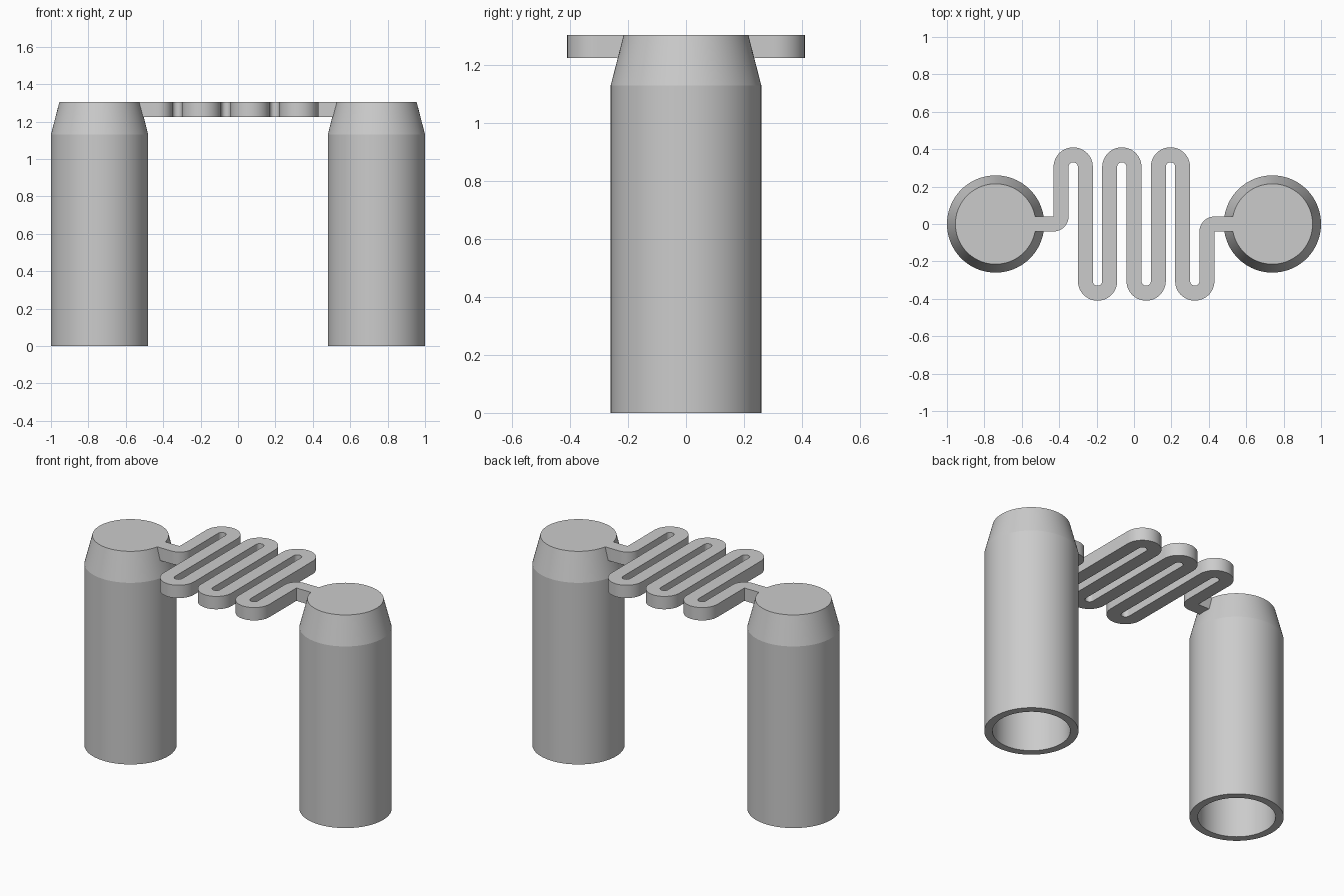
import bpy, bmesh
from math import pi, sin, cos, radians
from mathutils import Vector

cube = bpy.data.objects.get("Cube")
if cube:
    bpy.data.objects.remove(cube)

grey = bpy.data.materials.new("light_grey")
grey.use_nodes = True
COLOUR = (0.6, 0.6, 0.6, 1)
grey.diffuse_color = COLOUR
grey.node_tree.nodes["Principled BSDF"].inputs["Base Color"].default_value = COLOUR

TOP = 1.305        # overall height
TUBE_X = 0.74      # tube axis distance from centre
HALF = 0.04        # half width of the spring strip
PITCH = 0.13       # spacing of the spring's straight runs


def finish(bm, name):
    """Turn a bmesh into a smooth, sharp-edged object."""
    bmesh.ops.remove_doubles(bm, verts=bm.verts, dist=1e-5)
    bmesh.ops.recalc_face_normals(bm, faces=bm.faces)
    mesh = bpy.data.meshes.new(name)
    bm.to_mesh(mesh)
    bm.free()
    mesh.materials.append(grey)
    obj = bpy.data.objects.new(name, mesh)
    bpy.context.collection.objects.link(obj)
    bpy.ops.object.select_all(action='DESELECT')
    obj.select_set(True)
    bpy.context.view_layer.objects.active = obj
    bpy.ops.object.shade_smooth_by_angle(angle=radians(12))
    return obj


def capped_tube(name, x):
    """Hollow tube, open below, with a tapered solid top."""
    profile = [(0, 1.13), (0.215, 1.13), (0.215, 0), (0.26, 0),
               (0.26, 1.13), (0.215, TOP), (0, TOP)]
    bm = bmesh.new()
    verts = [bm.verts.new((r, 0, z)) for r, z in profile]
    edges = [bm.edges.new(pair) for pair in zip(verts, verts[1:])]
    bmesh.ops.spin(bm, geom=verts + edges, cent=(0, 0, 0), axis=(0, 0, 1),
                   angle=2 * pi, steps=72)
    finish(bm, name).location.x = x


def arc(cx, cy, r, start, end, steps):
    """Centreline samples (point, outward radial) along an arc."""
    turn = 1 if end > start else -1
    for i in range(steps + 1):
        a = radians(start + (end - start) * i / steps)
        radial = Vector((cos(a), sin(a)))
        # the strip's left side faces the arc centre on anticlockwise turns
        yield Vector((cx, cy)) + radial * r, -radial * turn


def spring_path():
    """Elbow, six alternating U-bends, elbow."""
    first = -3 * PITCH
    path = [(Vector((-0.53, 0)), Vector((0, 1)))]
    path += arc(first - HALF, HALF, HALF, -90, 0, 10)
    for i in range(6):
        side = 1 if i % 2 == 0 else -1
        path += arc(first + (i + 0.5) * PITCH, side * 0.305, PITCH / 2,
                    side * 180, 0, 24)
    path += arc(-first + HALF, -HALF, HALF, 180, 90, 10)
    path.append((Vector((0.53, 0)), Vector((0, 1))))
    return path


# Tubes
capped_tube("right_tube", -TUBE_X)
capped_tube("left_tube", TUBE_X)

# Serpentine spring strip joining the tube tops
bm = bmesh.new()
rows = []
for point, left in spring_path():
    a, b = point + left * HALF, point - left * HALF
    rows.append([bm.verts.new((p.x, p.y, z)) for p, z in
                 ((a, TOP), (b, TOP), (b, TOP - 0.08), (a, TOP - 0.08))])
for r, s in zip(rows, rows[1:]):
    for k in range(4):
        n = (k + 1) % 4
        bm.faces.new((r[k], r[n], s[n], s[k]))
bm.faces.new(rows[0])
bm.faces.new(rows[-1])
finish(bm, "serpentine_spring")
